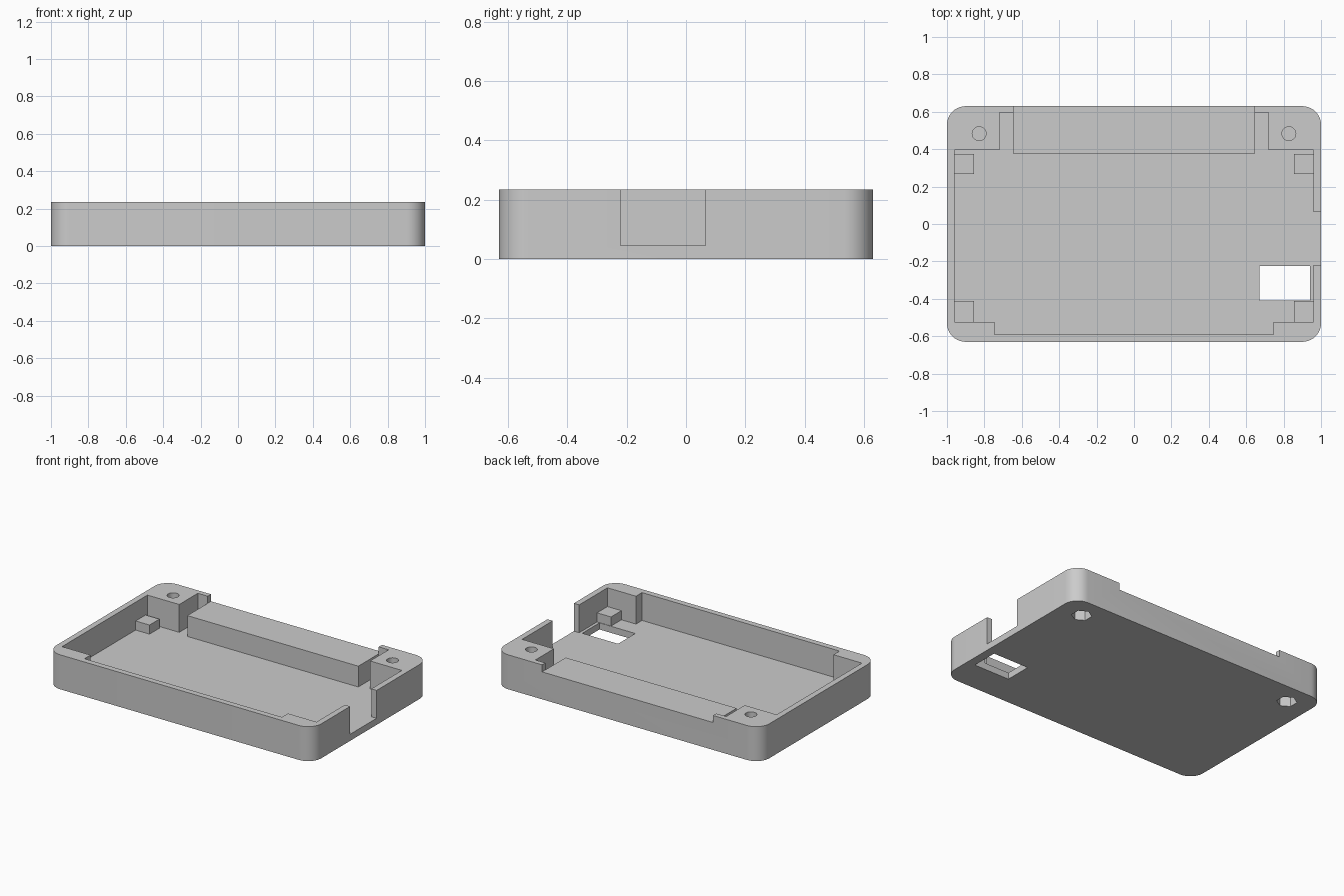
import bpy
import bmesh
from math import radians
from mathutils import Matrix, Vector

cube = bpy.data.objects.get("Cube")
if cube:
    bpy.data.objects.remove(cube, do_unlink=True)

LENGTH, DEPTH, HEIGHT = 2.0, 1.26, 0.235
FLOOR = 0.045
ABOVE = HEIGHT + 0.1

grey = bpy.data.materials.new("light grey plastic")
grey.use_nodes = True
grey.diffuse_color = (0.6, 0.6, 0.6, 1)
grey.node_tree.nodes["Principled BSDF"].inputs["Base Color"].default_value = grey.diffuse_color


def finish(name, bm):
    bmesh.ops.recalc_face_normals(bm, faces=bm.faces)
    mesh = bpy.data.meshes.new(name)
    bm.to_mesh(mesh)
    bm.free()
    mesh.materials.append(grey)
    obj = bpy.data.objects.new(name, mesh)
    bpy.context.collection.objects.link(obj)
    return obj


def box(name, low, high, corner=0):
    low, high = Vector(low), Vector(high)
    bm = bmesh.new()
    bmesh.ops.create_cube(bm, size=1, matrix=Matrix.Translation((low + high) / 2)
                          @ Matrix.Diagonal((*(high - low), 1)))
    if corner:
        upright = [e for e in bm.edges
                   if abs(e.verts[0].co.z - e.verts[1].co.z) > 0.01]
        bmesh.ops.bevel(bm, geom=upright, offset=corner, segments=10,
                        profile=0.5, affect='EDGES')
    return finish(name, bm)


def prism(name, outline, bottom, top):
    bm = bmesh.new()
    face = bm.faces.new([bm.verts.new((x, y, bottom)) for x, y in outline])
    result = bmesh.ops.extrude_face_region(bm, geom=[face])
    verts = [v for v in result["geom"] if isinstance(v, bmesh.types.BMVert)]
    bmesh.ops.translate(bm, verts=verts, vec=(0, 0, top - bottom))
    return finish(name, bm)


def cylinder(name, x, y, bottom, top, radius, sides):
    bm = bmesh.new()
    bmesh.ops.create_cone(bm, cap_ends=True, segments=sides, radius1=radius,
                          radius2=radius, depth=top - bottom,
                          matrix=Matrix.Translation((x, y, (bottom + top) / 2)))
    return finish(name, bm)


def cut(target, cutter):
    cutter.hide_render = True
    mod = target.modifiers.new("cut", 'BOOLEAN')
    mod.operation = 'DIFFERENCE'
    mod.solver = 'EXACT'
    mod.object = cutter
    bpy.context.view_layer.objects.active = target
    bpy.ops.object.modifier_apply(modifier=mod.name)
    bpy.data.objects.remove(cutter, do_unlink=True)


# Rounded tray body
body = box("case_body", (-LENGTH / 2, -DEPTH / 2, 0), (LENGTH / 2, DEPTH / 2, HEIGHT), 0.1)

# Cavity outline: around screw posts and rear block, out through the side notch
front = [(0.745, -0.59), (0.745, -0.525), (0.96, -0.525)]
notch = [(0.96, -0.22), (1.1, -0.22), (1.1, 0.065), (0.96, 0.065)]
back = [(0.96, 0.395), (0.72, 0.395), (0.72, 0.595), (0.645, 0.595), (0.645, 0.375)]
outline = front + notch + back + [(-x, y) for x, y in reversed(front + back)]
cut(body, prism("cavity_cutter", outline, FLOOR, ABOVE))

# Lowered top of the rear block
cut(body, box("rear_block_cutter", (-0.645, 0.3, 0.187), (0.645, 0.75, ABOVE)))

# Window through the floor
cut(body, box("floor_window_cutter", (0.67, -0.41, -0.1), (0.94, -0.225, 0.1)))

# Screw holes from above, hexagonal nut pockets from below
for side in (-1, 1):
    cut(body, cylinder("screw_hole_cutter", side * 0.828, 0.483, 0.14, ABOVE, 0.037, 32))
    cut(body, cylinder("nut_pocket_cutter", side * 0.828, 0.483, -0.1, 0.12, 0.064, 6))

bpy.ops.object.select_all(action='DESELECT')
body.select_set(True)
bpy.context.view_layer.objects.active = body
bpy.ops.object.shade_smooth_by_angle(angle=radians(30))

# Board supports in the four corners, sunk slightly into floor and walls
for side, side_name in ((-1, "right"), (1, "left")):
    for y0, y1, end_name in ((-0.53, -0.413, "front"), (0.268, 0.375, "back")):
        xs = sorted((side * 0.855, side * 0.97))
        box(f"{end_name}_{side_name}_support", (xs[0], y0, FLOOR - 0.01), (xs[1], y1, 0.107))
